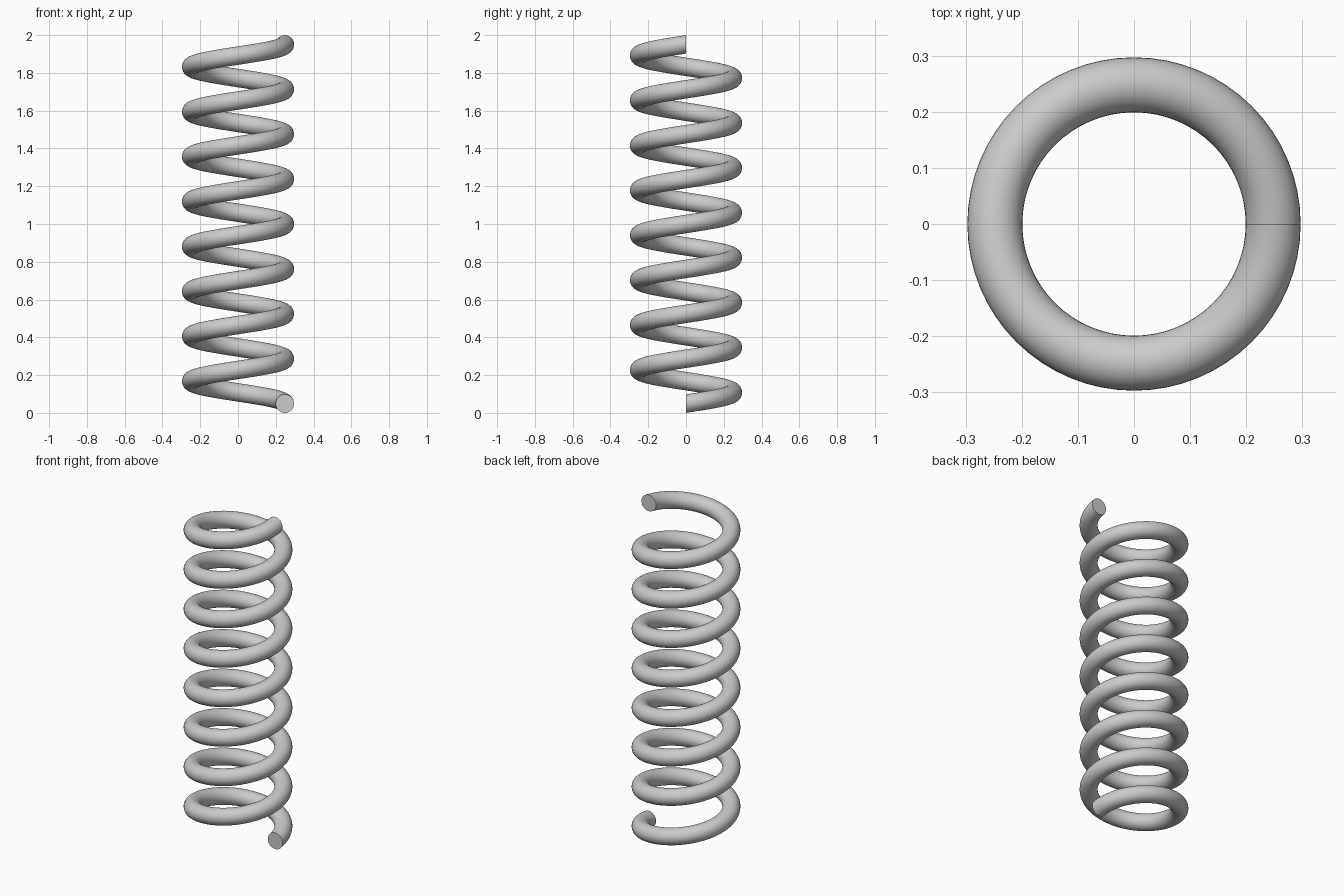
import bpy, bmesh
from math import sin, cos, pi, radians

if "Cube" in bpy.data.objects:
    bpy.data.objects.remove(bpy.data.objects["Cube"])

TURNS, STEPS, SIDES = 8, 64, 32
COIL_R, WIRE_R, HEIGHT = 0.248, 0.049, 2.0

bm = bmesh.new()

# upright circular section swept up the helix
def ring(i):
    a = 2 * pi * i / STEPS
    z0 = WIRE_R + (HEIGHT - 2 * WIRE_R) * i / (TURNS * STEPS)
    pts = []
    for k in range(SIDES):
        t = 2 * pi * k / SIDES
        r = COIL_R + WIRE_R * cos(t)
        pts.append(bm.verts.new((r * cos(a), r * sin(a), z0 + WIRE_R * sin(t))))
    return pts

rings = [ring(i) for i in range(TURNS * STEPS + 1)]
for lo, hi in zip(rings, rings[1:]):
    for k in range(SIDES):
        n = (k + 1) % SIDES
        bm.faces.new((lo[k], lo[n], hi[n], hi[k]))

# flat end caps
bm.faces.new(rings[0][::-1])
bm.faces.new(rings[-1])
bmesh.ops.recalc_face_normals(bm, faces=bm.faces)

mesh = bpy.data.meshes.new("coil_spring")
bm.to_mesh(mesh)
bm.free()
spring = bpy.data.objects.new("coil_spring", mesh)
bpy.context.collection.objects.link(spring)
bpy.context.view_layer.objects.active = spring
spring.select_set(True)
bpy.ops.object.shade_smooth_by_angle(angle=radians(40))
